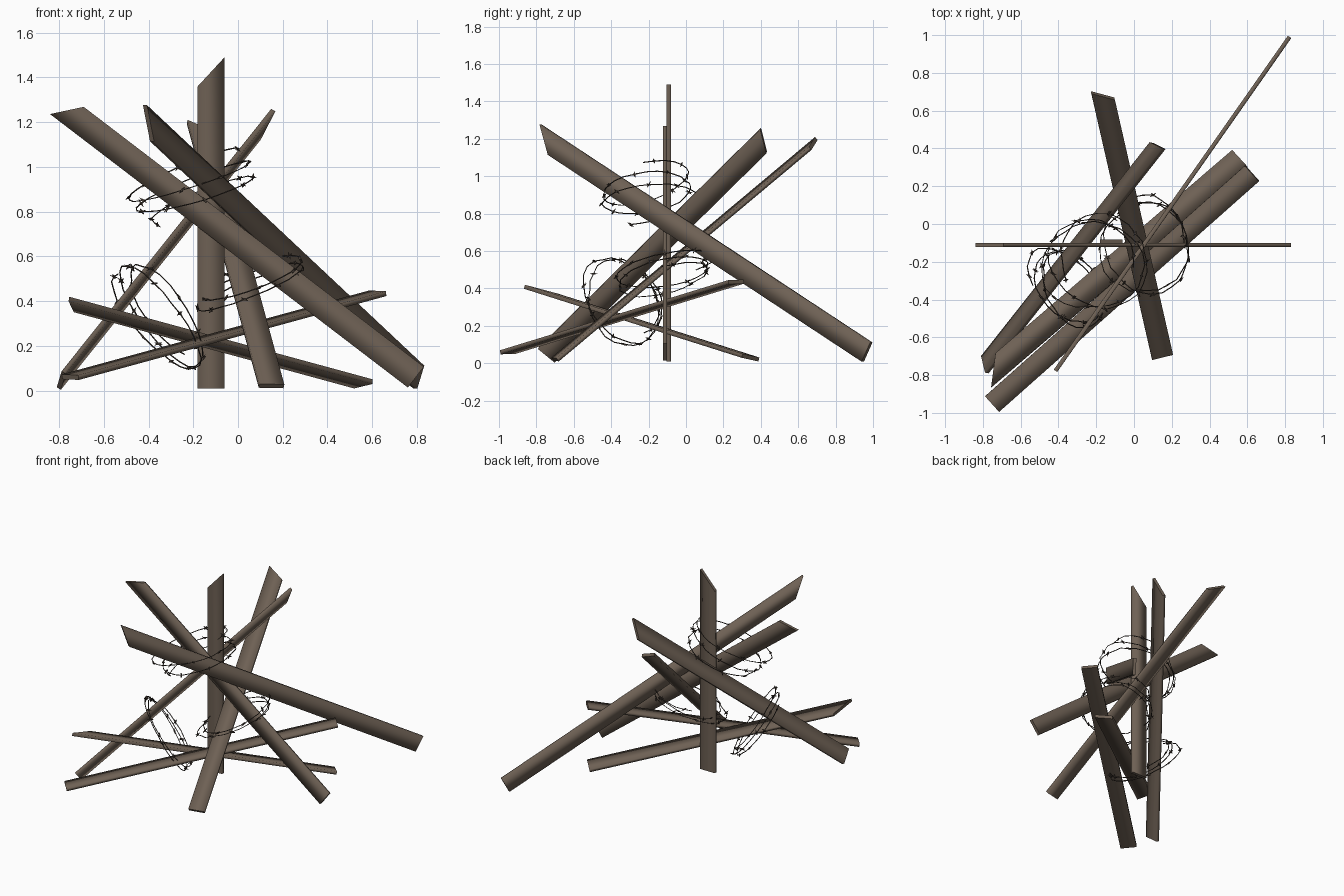
import bpy, bmesh, math, random
from mathutils import Vector

random.seed(4)
if "Cube" in bpy.data.objects:
    bpy.data.objects.remove(bpy.data.objects["Cube"], do_unlink=True)


def material(name, colour):
    mat = bpy.data.materials.new(name)
    mat.use_nodes = True
    mat.diffuse_color = colour
    bsdf = mat.node_tree.nodes["Principled BSDF"]
    bsdf.inputs["Base Color"].default_value = colour
    bsdf.inputs["Roughness"].default_value = 0.9
    return mat


wood = material("weathered wood", (0.155, 0.118, 0.089, 1))
iron = material("rusted wire", (0.06, 0.046, 0.036, 1))


def finish(bm, name, mat):
    bmesh.ops.recalc_face_normals(bm, faces=bm.faces)
    mesh = bpy.data.meshes.new(name)
    bm.to_mesh(mesh)
    bm.free()
    mesh.materials.append(mat)
    obj = bpy.data.objects.new(name, mesh)
    bpy.context.collection.objects.link(obj)


def plank(name, low, high, across, skew, thick=0.022):
    """Board from low to high; skew lengthens the +across corner of the high end."""
    low, high, across = Vector(low), Vector(high), Vector(across)
    along = (high - low).normalized()
    across -= along * across.dot(along)
    half = across / 2
    normal = along.cross(across).normalized() * thick / 2
    slant = along * skew / 2
    bm = bmesh.new()
    ends = [[bm.verts.new(p) for p in (c - half - s + normal, c + half + s + normal,
                                       c + half + s - normal, c - half - s - normal)]
            for c, s in ((low, slant * 0), (high, slant))]
    # Long sides shade softly round the board, the sawn ends stay crisp
    for i in range(4):
        j = (i + 1) % 4
        side = bm.faces.new((ends[0][i], ends[0][j], ends[1][j], ends[1][i]))
        side.smooth = True
    for end in ends:
        cap = bm.faces.new(end)
        for edge in cap.edges:
            edge.smooth = False
    finish(bm, name, wood)


# Crossed boards
plank("upright_plank", (-.12, -.092, .01), (-.12, -.092, 1.425), (.12, 0, 0), .13)
plank("front_diagonal_plank", (.795, -.112, .06), (-.765, -.112, 1.252), (.07, 0, .094), -.1)
plank("long_leaning_plank", (.808, .968, .06), (-.4, -.755, 1.195), (.031, .045, .103), .125)
plank("rear_leaning_plank", (.15, -.7, .02), (-.165, .68, 1.175), (.11, .03, 0), -.08)
plank("side_leaning_plank", (-.79, -.745, .045), (.125, .415, 1.19), (-.02, .09, -.07), -.09)
plank("lower_plank", (.56, .345, .03), (-.745, -.775, .385), (.08, -.09, .02), .14)
plank("upper_low_plank", (-.75, -.952, .06), (.625, .268, .435), (.075, -.082, -.003), 0)


def wire_coil(name, centre, u, v, turns, drift):
    """Wobbling loops of wire with pointed barbs along them."""
    centre, u, v, drift = map(Vector, (centre, u, v, drift))
    steps = 26
    total = int(steps * turns)
    points = []
    for i in range(total + 1):
        a = math.tau * i / steps
        r = 1 + 0.07 * math.sin(2.3 * a) + random.uniform(-.03, .03)
        points.append(centre + (u * math.cos(a) + v * math.sin(a)) * r
                      + drift * (i / total - 0.5))
    curve = bpy.data.curves.new(name, "CURVE")
    curve.dimensions = "3D"
    curve.bevel_depth = 0.003
    curve.bevel_resolution = 0
    spline = curve.splines.new("POLY")
    spline.points.add(total)
    for slot, p in zip(spline.points, points):
        slot.co = (*p, 1)
    curve.materials.append(iron)
    obj = bpy.data.objects.new(name, curve)
    bpy.context.collection.objects.link(obj)

    # Barbs: double-ended spikes twisted round the wire
    bm = bmesh.new()
    for p in points[1::3]:
        for _ in range(2):
            d = Vector([random.uniform(-1, 1) for _ in range(3)]).normalized()
            side = d.orthogonal().normalized() * 0.007
            other = d.cross(side)
            ring = [bm.verts.new(p + s) for s in (side, other, -side, -other)]
            for tip in (bm.verts.new(p + d * 0.022), bm.verts.new(p - d * 0.022)):
                for i in range(4):
                    bm.faces.new((ring[i], ring[(i + 1) % 4], tip))
    finish(bm, name + "_barbs", iron)


# Barbed wire coils
wire_coil("top_wire", (-.2, -.21, .91), (.25, 0, .09), (0, .24, .04), 2.6, (.1, .04, -.15))
wire_coil("right_wire", (.06, -.12, .48), (.22, 0, .08), (0, .25, .05), 2.4, (.03, .02, .09))
wire_coil("left_wire", (-.34, -.34, .33), (-.16, 0, .21), (-.08, .2, -.05), 2.4, (.07, -.03, .04))
